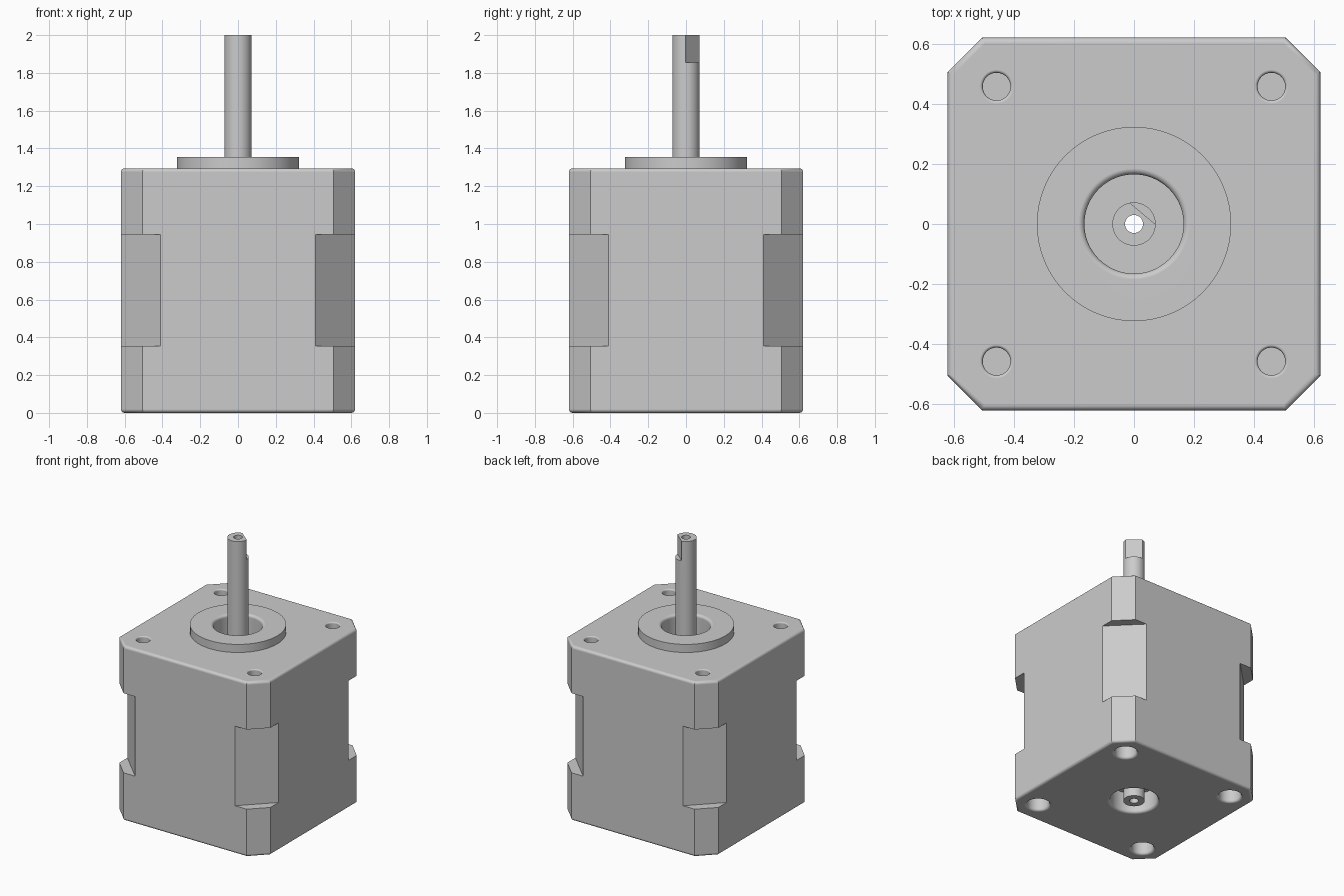
import bpy, bmesh, math
from mathutils import Matrix

if "Cube" in bpy.data.objects:
    bpy.data.objects.remove(bpy.data.objects["Cube"])

HALF, TOP, CORNER, FILLET = 0.62, 1.295, 0.115, 0.02
SEG = 64

metal = bpy.data.materials.new("light grey metal")
metal.diffuse_color = (0.6, 0.6, 0.6, 1)
metal.use_nodes = True
metal.node_tree.nodes["Principled BSDF"].inputs["Base Color"].default_value = metal.diffuse_color


def finish(bm, name):
    bmesh.ops.recalc_face_normals(bm, faces=bm.faces)
    me = bpy.data.meshes.new(name)
    bm.to_mesh(me)
    bm.free()
    ob = bpy.data.objects.new(name, me)
    me.materials.append(metal)
    bpy.context.collection.objects.link(ob)
    return ob


def loft(name, rings, caps=True, loop=False):
    """Skin a list of equal-length point rings."""
    bm = bmesh.new()
    vs = [[bm.verts.new(p) for p in r] for r in rings]
    n = len(vs[0])
    pairs = list(zip(vs, vs[1:])) + ([(vs[-1], vs[0])] if loop else [])
    for a, b in pairs:
        for i in range(n):
            j = (i + 1) % n
            bm.faces.new((a[i], a[j], b[j], b[i]))
    if caps:
        bm.faces.new(vs[0])
        bm.faces.new(vs[-1])
    return finish(bm, name)


def lathe(name, profile, x=0, y=0, **kw):
    angles = [2 * math.pi * i / SEG for i in range(SEG)]
    return loft(name, [[(x + r * math.cos(a), y + r * math.sin(a), z) for a in angles]
                       for r, z in profile], **kw)


def box(name, size, loc, angle):
    bm = bmesh.new()
    mat = (Matrix.Rotation(angle, 4, 'Z') @ Matrix.Translation(loc)
           @ Matrix.Diagonal((*size, 1)))
    bmesh.ops.create_cube(bm, size=1, matrix=mat)
    return finish(bm, name)


def arc(r, f, z, up):
    """Rounded hole mouth: from the bore (radius r) out to the face at height z."""
    return [(r + f * (1 - math.cos(t)), z - up * f * (1 - math.sin(t)))
            for t in (math.pi / 2 * i / 6 for i in range(7))]


def hole(r, f, z, depth, up, x=0, y=0):
    pts = [(r, z - up * depth)] + arc(r, f, z, up)
    pts.append((r + f, z + up * 0.1))
    return lathe("cutter", pts, x, y)


def cut(ob, cutter):
    m = ob.modifiers.new("cut", 'BOOLEAN')
    m.operation, m.solver, m.object = 'DIFFERENCE', 'EXACT', cutter
    bpy.context.view_layer.objects.active = ob
    bpy.ops.object.modifier_apply(modifier=m.name)
    bpy.data.objects.remove(cutter)


def smooth(ob):
    bpy.ops.object.select_all(action='DESELECT')
    ob.select_set(True)
    bpy.context.view_layer.objects.active = ob
    bpy.ops.object.shade_smooth_by_angle(angle=math.radians(30))
    w = ob.modifiers.new("face normals", 'WEIGHTED_NORMAL')
    w.keep_sharp = True


def octagon(inset, z):
    h = HALF - inset
    k = h - (CORNER - inset * (2 - math.sqrt(2)))
    return [(x, y, z) for x, y in ((k, -h), (h, -k), (h, k), (k, h),
                                   (-k, h), (-h, k), (-h, -k), (-k, -h))]


# Housing: chamfered square block with rounded top and bottom rims
steps = [math.pi / 2 * i / 5 for i in range(6)]
rim = [(FILLET * (1 - math.sin(t)), FILLET * (1 - math.cos(t))) for t in steps]
body = loft("housing", [octagon(i, z) for i, z in rim]
            + [octagon(i, TOP - z) for i, z in reversed(rim)])

# Corner recesses around the middle, and screw holes top and bottom
for k in range(4):
    a = math.pi / 4 + k * math.pi / 2
    cut(body, box("cutter", (0.4, 1, 0.59), (1.03 / math.sqrt(2) + 0.2, 0, 0.65), a))
for sx in (-1, 1):
    for sy in (-1, 1):
        x, y = 0.457 * sx, 0.457 * sy
        cut(body, hole(0.046, 0.01, TOP, 0.2, 1, x, y))
        cut(body, hole(0.075, 0.018, 0, 0.15, -1, x, y))

# Shaft wells at both ends and the passage the shaft runs through
cut(body, lathe("cutter", [(0.165, TOP - 0.1), (0.165, TOP + 0.1)]))
cut(body, hole(0.16, 0.02, 0, 0.15, -1))
cut(body, lathe("cutter", [(0.05, -0.1), (0.05, TOP + 0.1)]))
smooth(body)

# Raised pilot ring on the top face
ring = lathe("pilot_ring", [(0.323, TOP), (0.323, 1.355)]
             + arc(0.165, 0.02, 1.355, 1)[::-1] + [(0.165, TOP)], caps=False)
smooth(ring)

# Hollow shaft with a flat near its tip
shaft = lathe("shaft", [(0.03, 0), (0.072, 0), (0.072, 2), (0.03, 2)], caps=False, loop=True)
cut(shaft, box("cutter", (0.2, 0.4, 0.345), (0.145, 0, 2.0275), math.radians(50)))
smooth(shaft)
